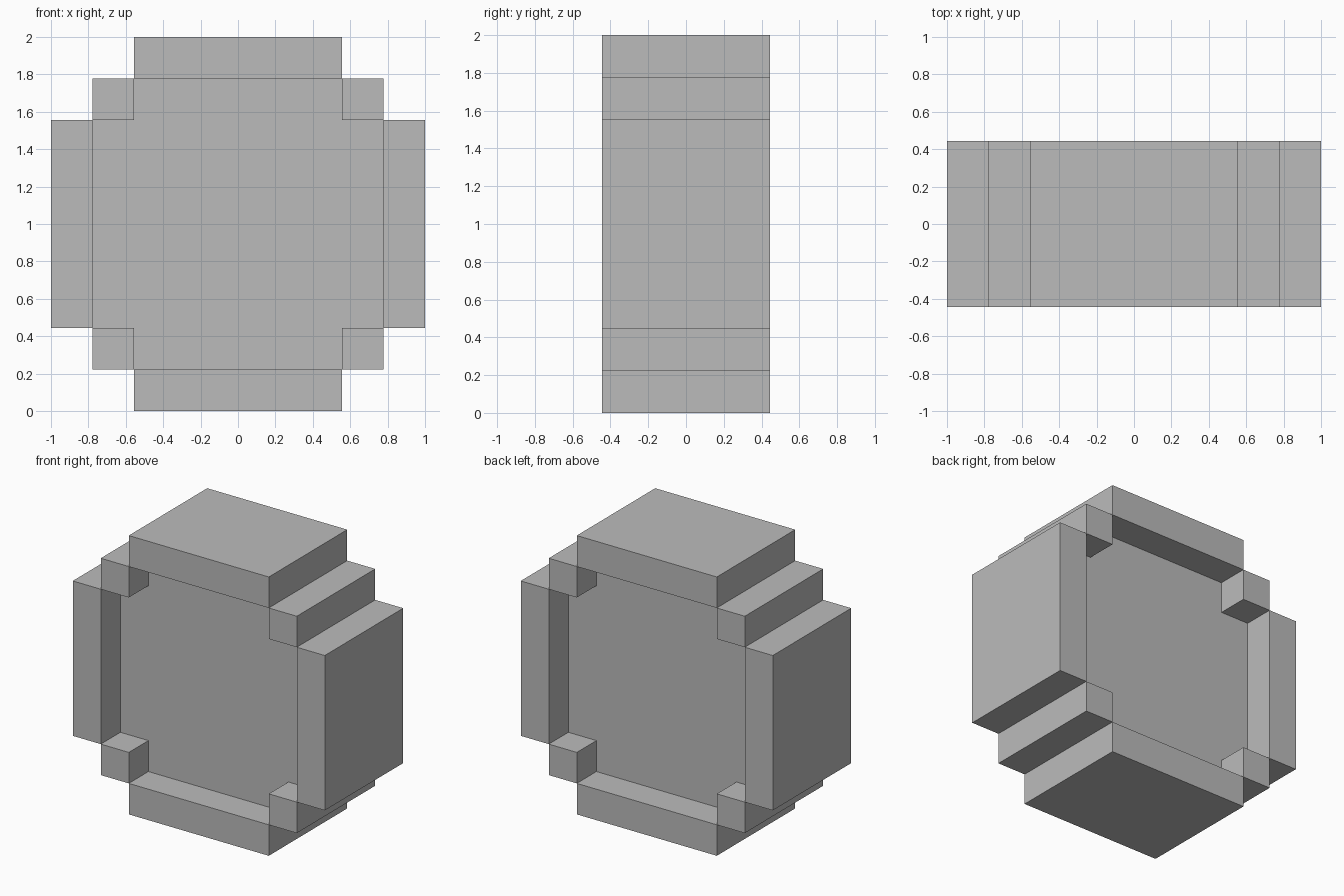
import bpy
import bmesh

old = bpy.data.objects.get("Cube")
if old:
    bpy.data.objects.remove(old, do_unlink=True)

U = 2 / 9            # the whole shape sits on a nine-step grid
RIM = 2 * U          # half depth of the rim
CORE = U             # half depth of the recessed core

grey = bpy.data.materials.new("plain grey")
grey.use_nodes = True
colour = (0.5, 0.5, 0.5, 1)
grey.diffuse_color = colour
grey.node_tree.nodes["Principled BSDF"].inputs["Base Color"].default_value = colour


def extrude_profile(name, points, half_depth):
    """Extrude an x-z outline (in grid steps from the centre) along y."""
    bm = bmesh.new()
    verts = [bm.verts.new((x * U, -half_depth, 1 + z * U)) for x, z in points]
    face = bm.faces.new(verts)
    out = bmesh.ops.extrude_face_region(bm, geom=[face])
    moved = [v for v in out["geom"] if isinstance(v, bmesh.types.BMVert)]
    bmesh.ops.translate(bm, verts=moved, vec=(0, 2 * half_depth, 0))
    bmesh.ops.recalc_face_normals(bm, faces=bm.faces)
    mesh = bpy.data.meshes.new(name)
    bm.to_mesh(mesh)
    bm.free()
    mesh.materials.append(grey)
    obj = bpy.data.objects.new(name, mesh)
    bpy.context.collection.objects.link(obj)
    return obj


def block(name, x0, x1, z0, z1):
    extrude_profile(name, [(x0, z0), (x1, z0), (x1, z1), (x0, z1)], RIM)


# Recessed core, notched around the corner blocks
a, b, c = 2.5, 3.5, 4.5
extrude_profile("core", [
    (-a, -b), (a, -b), (a, -a), (b, -a), (b, a), (a, a),
    (a, b), (-a, b), (-a, a), (-b, a), (-b, -a), (-a, -a)], CORE)

# Rim bars
block("top_bar", -a, a, b, c)
block("bottom_bar", -a, a, -c, -b)
block("left_bar", b, c, -a, a)
block("right_bar", -c, -b, -a, a)

# Corner blocks
for side, x in (("left", a), ("right", -b)):
    for level, z in (("upper", a), ("lower", -b)):
        block(f"{level}_{side}_corner", x, x + 1, z, z + 1)
